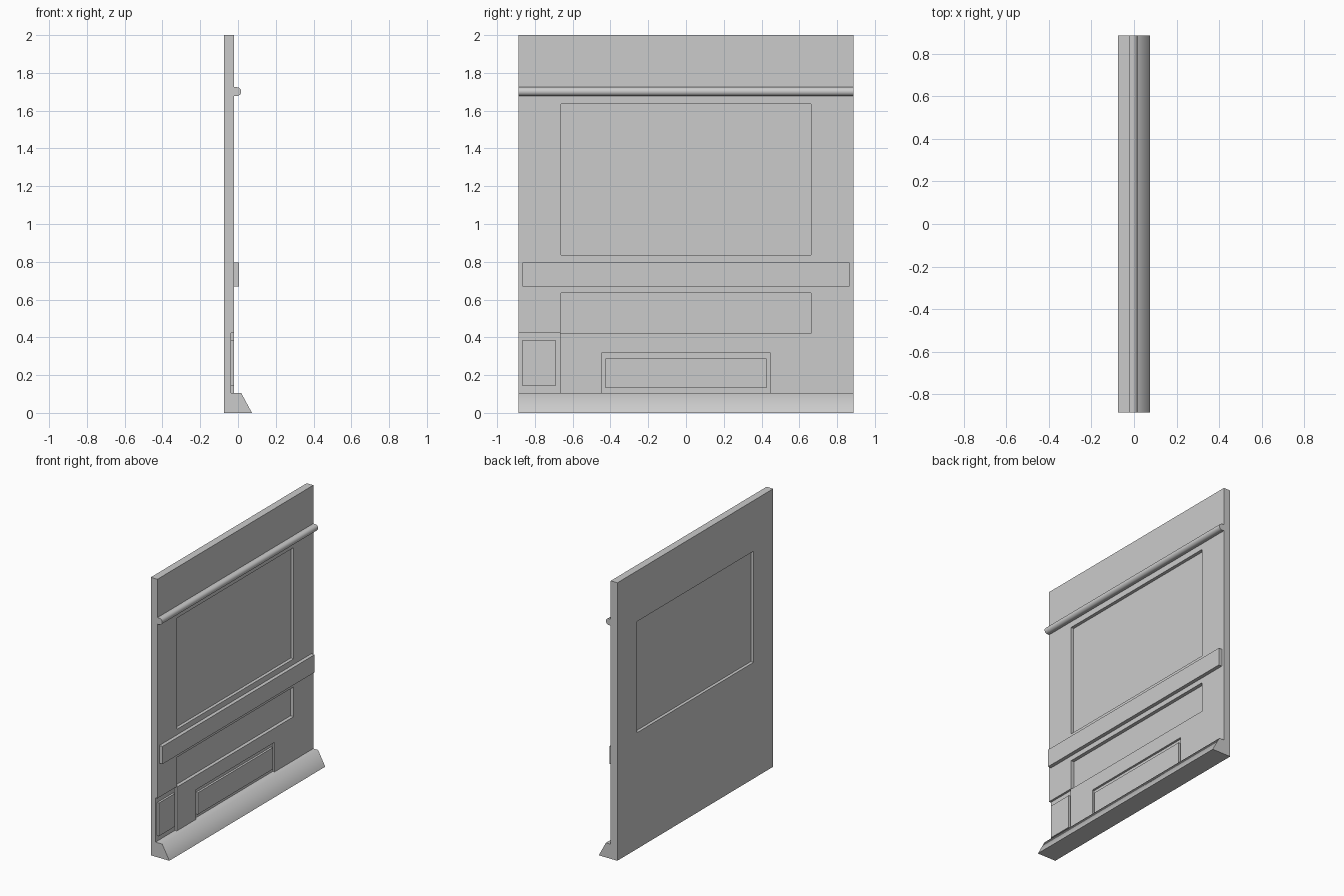
import bpy, bmesh, math

if "Cube" in bpy.data.objects:
    bpy.data.objects.remove(bpy.data.objects["Cube"])

W = 0.886                      # half width along y
BACK, FRONT = -0.074, -0.021   # wall thickness along x


def extrude_profile(name, pts, y0=-W, y1=W, smooth=None):
    """Extrude a closed (x, z) profile along y."""
    bm = bmesh.new()
    face = bm.faces.new([bm.verts.new((x, y0, z)) for x, z in pts])
    ext = bmesh.ops.extrude_face_region(bm, geom=[face])
    verts = [v for v in ext["geom"] if isinstance(v, bmesh.types.BMVert)]
    bmesh.ops.translate(bm, verts=verts, vec=(0, y1 - y0, 0))
    bmesh.ops.recalc_face_normals(bm, faces=bm.faces)
    mesh = bpy.data.meshes.new(name)
    bm.to_mesh(mesh)
    bm.free()
    ob = bpy.data.objects.new(name, mesh)
    bpy.context.collection.objects.link(ob)
    if smooth:
        bpy.ops.object.select_all(action='DESELECT')
        ob.select_set(True)
        bpy.context.view_layer.objects.active = ob
        bpy.ops.object.shade_smooth_by_angle(angle=math.radians(smooth))
    return ob


def box(name, x0, x1, y0, y1, z0, z1):
    return extrude_profile(name, [(x0, z0), (x1, z0), (x1, z1), (x0, z1)], y0, y1)


def cut(target, *dims):
    """Carve a box out of the target and discard the cutter."""
    cutter = box("cutter", *dims)
    cutter.hide_render = True
    mod = target.modifiers.new("cut", 'BOOLEAN')
    mod.operation, mod.solver, mod.object = 'DIFFERENCE', 'EXACT', cutter
    bpy.ops.object.select_all(action='DESELECT')
    target.select_set(True)
    bpy.context.view_layer.objects.active = target
    bpy.ops.object.modifier_apply(modifier=mod.name)
    bpy.data.objects.remove(cutter)


# Wall slab with window recess on both faces and lower recesses on the front
wall = box("wall_panel", BACK, FRONT, -W, W, 0, 2)
cut(wall, -0.044, 0.1, -0.663, 0.663, 0.836, 1.636)
cut(wall, -0.2, -0.052, -0.663, 0.663, 0.836, 1.636)
cut(wall, -0.046, 0.1, -0.663, 0.663, 0.42, 0.634)
cut(wall, -0.036, 0.1, -1.0, -0.666, 0.08, 0.424)
cut(wall, -0.036, 0.1, -0.447, 0.447, 0.08, 0.318)

# Raised plates inside the lower recesses
box("corner_plate", -0.04, FRONT, -0.867, -0.687, 0.145, 0.383)
box("vent_plate", -0.04, FRONT, -0.427, 0.427, 0.132, 0.288)

# Flat middle rail
box("middle_rail", -0.03, 0.005, -0.865, 0.865, 0.669, 0.796)

# Upper rail with rounded nose
nose = [(-0.006 + 0.023 * math.cos(a), 1.701 + 0.023 * math.sin(a))
        for a in (math.radians(-90 + 15 * i) for i in range(13))]
extrude_profile("upper_rail", [(-0.03, 1.724), (-0.03, 1.678)] + nose, smooth=35)

# Sloped skirting at the base
extrude_profile("skirting", [(-0.05, 0), (0.074, 0), (0.017, 0.105), (-0.05, 0.105)], smooth=65)
